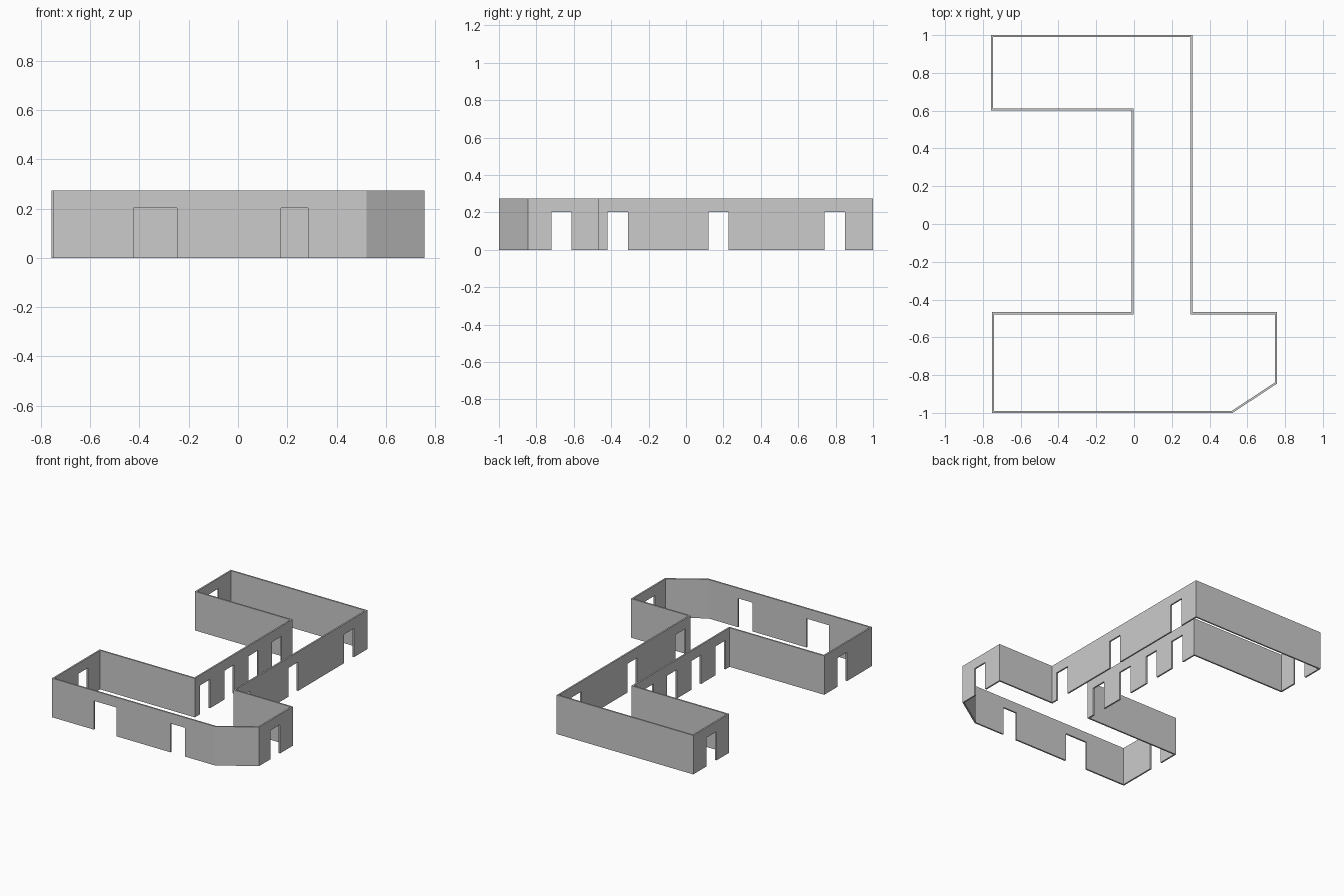
import bpy, bmesh
from mathutils import Vector

if "Cube" in bpy.data.objects:
    bpy.data.objects.remove(bpy.data.objects["Cube"])

H, DOOR_H, T = 0.275, 0.203, 0.011   # wall height, door height, wall thickness

# Outer outline (counter-clockwise), each corner with the door spans of the wall that starts there;
# spans are x or y coordinates along that wall
WALLS = [
    ((-0.752, -1.0), [(-0.425, -0.248), (0.175, 0.285)]),                # front
    ((0.522, -1.0), []),                                                # chamfer
    ((0.757, -0.845), [(-0.72, -0.613)]),                               # right end
    ((0.757, -0.467), []),
    ((0.309, -0.467), [(-0.42, -0.31), (0.12, 0.228), (0.74, 0.85)]),   # corridor right
    ((0.309, 1.0), []),                                                 # back
    ((-0.757, 1.0), [(0.74, 0.85)]),                                    # back wing end
    ((-0.757, 0.6), []),
    ((-0.013, 0.6), [(0.38, 0.49), (0.12, 0.228), (-0.15, -0.04), (-0.42, -0.31)]),  # corridor left
    ((-0.013, -0.467), []),
    ((-0.752, -0.467), [(-0.72, -0.613)]),                              # front wing end
]
pts = [Vector(p) for p, _ in WALLS]
n = len(pts)


def left(d):
    return Vector((-d.y, d.x))


def inner_corner(i):
    """Mitred inner corner of the wall loop."""
    a = left((pts[i] - pts[i - 1]).normalized())
    b = left((pts[(i + 1) % n] - pts[i]).normalized())
    return pts[i] + (a + b) * (T / (1 + a.dot(b)))


bm = bmesh.new()
for i, (_, doors) in enumerate(WALLS):
    p, q = pts[i], pts[(i + 1) % n]
    d = (q - p).normalized()
    length = (q - p).length
    axis = 0 if abs(d.x) > abs(d.y) else 1
    spans = sorted(sorted(abs(c - p[axis]) for c in s) for s in doors)

    # Wall elevation with door notches, as (distance along wall, z)
    prof = [(0, 0)]
    for s, e in spans:
        prof += [(s, 0), (s, DOOR_H), (e, DOOR_H), (e, 0)]
    prof += [(length, 0), (length, H), (0, H)]

    ends = {0: inner_corner(i), length: inner_corner((i + 1) % n)}
    outer = [bm.verts.new((*(p + d * s), z)) for s, z in prof]
    inner = [bm.verts.new((*ends.get(s, p + d * s + left(d) * T), z)) for s, z in prof]
    bm.faces.new(outer)
    bm.faces.new(inner[::-1])
    # Rim, underside and door jambs (wall ends stay open and weld to the next wall)
    m = len(prof)
    for k in range(m):
        if k in (m - 3, m - 1):
            continue
        j = (k + 1) % m
        bm.faces.new((outer[j], outer[k], inner[k], inner[j]))

bmesh.ops.remove_doubles(bm, verts=bm.verts, dist=1e-5)
bmesh.ops.triangulate(bm, faces=[f for f in bm.faces if len(f.verts) > 4])
bmesh.ops.recalc_face_normals(bm, faces=bm.faces)
mesh = bpy.data.meshes.new("building_walls")
bm.to_mesh(mesh)
bm.free()
bpy.context.collection.objects.link(bpy.data.objects.new("building_walls", mesh))
